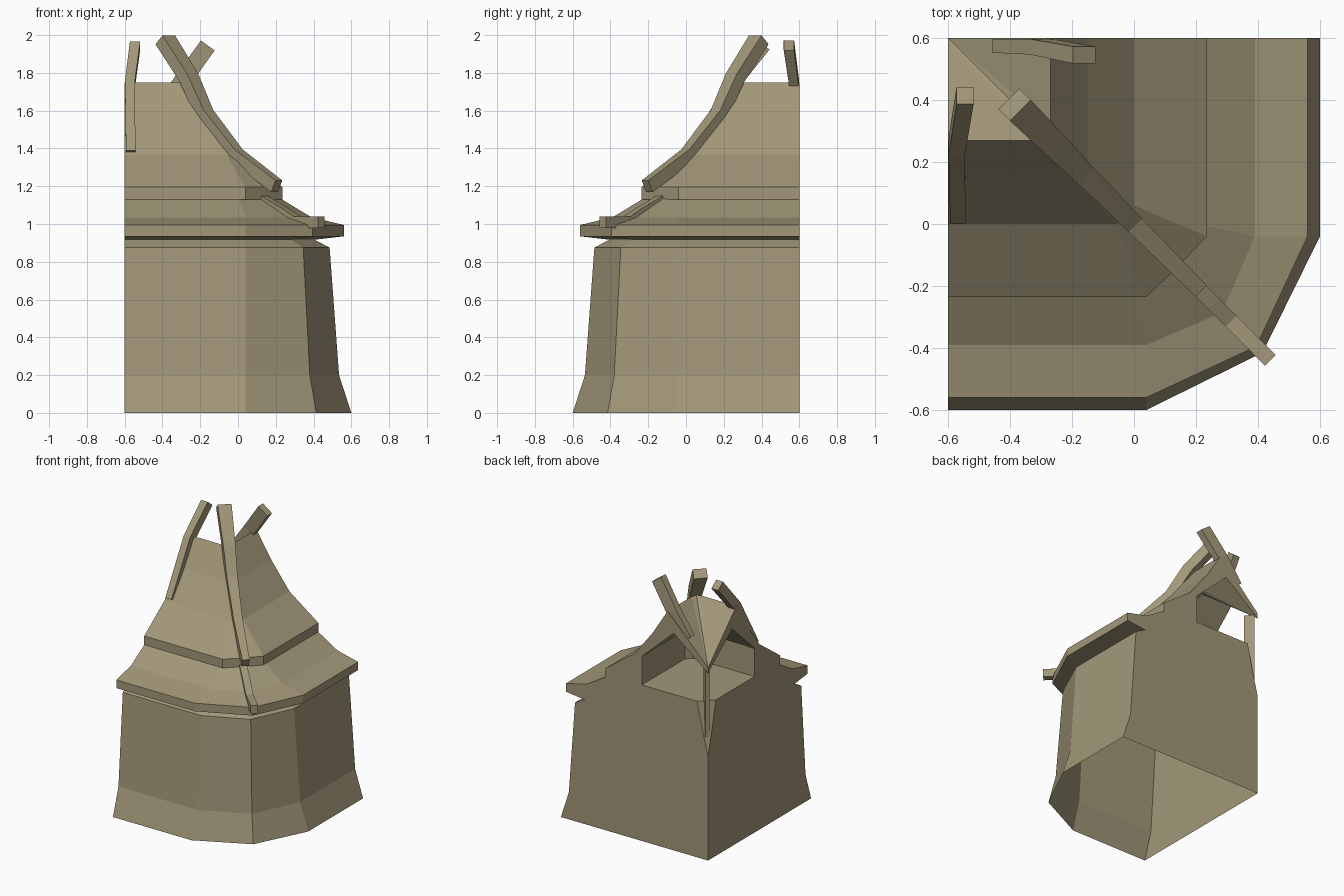
import bpy, bmesh, math
from mathutils import Vector

if "Cube" in bpy.data.objects:
    bpy.data.objects.remove(bpy.data.objects["Cube"])

mat = bpy.data.materials.new("weathered tan")
mat.diffuse_color = (0.36, 0.31, 0.19, 1)
mat.use_nodes = True
mat.node_tree.nodes["Principled BSDF"].inputs["Base Color"].default_value = mat.diffuse_color


def finish(bm, name):
    bmesh.ops.remove_doubles(bm, verts=bm.verts, dist=0.0005)
    bmesh.ops.recalc_face_normals(bm, faces=bm.faces)
    me = bpy.data.meshes.new(name)
    bm.to_mesh(me)
    bm.free()
    me.materials.append(mat)
    ob = bpy.data.objects.new(name, me)
    bpy.context.collection.objects.link(ob)
    return ob


def corner_sweep(name, profile, skip=()):
    """Sweep a section (z, reach, chamfer start, hip) round the corner.
    Profile edges listed in skip are left open."""
    bm = bmesh.new()
    cols = []
    for z, d, c, h in profile:
        pts = [(-.6, -d), (c, -d), (h, -h), (d, -c), (d, .6)]
        cols.append([bm.verts.new((x, y, z)) for x, y in pts])
    n = len(cols)
    for i in range(n):
        if i in skip:
            continue
        a, b = cols[i], cols[(i + 1) % n]
        for k in range(4):
            bm.faces.new((a[k], a[k + 1], b[k + 1], b[k]))
    # flat cut ends
    bm.faces.new([c[0] for c in cols])
    bm.faces.new([c[4] for c in reversed(cols)])
    return finish(bm, name)


def beam(name, path, side, w0, w1, thick):
    """Square timber along a path, tapering in width from w0 to w1."""
    bm = bmesh.new()
    side = Vector(side).normalized()
    pts = [Vector(p) for p in path]
    rings = []
    for i, p in enumerate(pts):
        t = (pts[min(i + 1, len(pts) - 1)] - pts[max(i - 1, 0)]).normalized()
        up = t.cross(side).normalized()
        w = w0 + (w1 - w0) * i / (len(pts) - 1)
        rings.append([bm.verts.new(p + side * w * a / 2 + up * thick * b / 2)
                      for a, b in ((-1, -1), (1, -1), (1, 1), (-1, 1))])
    for a, b in zip(rings, rings[1:]):
        for k in range(4):
            bm.faces.new((a[k], a[(k + 1) % 4], b[(k + 1) % 4], b[k]))
    bm.faces.new(rings[0])
    bm.faces.new(rings[-1][::-1])
    return finish(bm, name)


# Tower wall with flared foot, hollow and open below, notched inner corner
corner_sweep("tower_wall", [
    (0, -.6, -.6, -.6), (0, .6, .04, .415), (.2, .535, .04, .38),
    (.875, .485, .04, .345), (.925, .39, .03, .27),
    (.925, -.56, -.6, -.58), (.77, -.6, -.6, -.6)], skip=(0, 4))

# Lower skirt roof, open underneath
corner_sweep("lower_roof", [
    (.925, -.56, -.6, -.58), (.915, .39, .03, .27), (.935, .56, .04, .395),
    (.995, .56, .04, .395), (1.035, .39, .04, .285), (1.15, .2, .0, .12),
    (1.15, -.51, -.6, -.555)], skip=(0,))

# Upper roof with sunken bowl top and open cavity below
corner_sweep("upper_roof", [
    (1.13, -.06, -.1, -.08), (1.13, .235, .04, .14), (1.195, .235, .04, .14),
    (1.365, .0, -.06, -.01), (1.56, -.15, -.2, -.16), (1.75, -.27, -.32, -.28),
    (1.42, -.6, -.6, -.6), (1.38, -.6, -.6, -.6), (1.6, -.32, -.36, -.33),
    (1.36, -.06, -.1, -.08)])

# Timbers on the hip
hip = (1, 1, 0)
beam("upper_hip_rafter", [(t, -t, z) for t, z in (
    (-.385, 1.975), (-.26, 1.775), (-.175, 1.58), (-.01, 1.365), (.205, 1.2))],
    hip, .095, .05, .07)
beam("lower_hip_rafter", [(t, -t, z) for t, z in (
    (.1, 1.14), (.25, 1.05), (.31, 1.01), (.44, 1.01))], hip, .05, .05, .06)

# Crossing rafters beside the cut faces
beam("front_rafter", [(-.568, .03, 1.37), (-.572, .25, 1.74), (-.545, .415, 1.945)],
     (1, 0, 0), .05, .055, .07)
beam("crossing_rafter", [(-.42, .575, 1.58), (-.3, .572, 1.75), (-.16, .545, 1.945)],
     (0, 1, 0), .045, .055, .09)

# Centre post hanging in the notch
beam("centre_post", [(-.56, .56, .9), (-.56, .56, 1.4)], (1, -1, 0), .07, .07, .03)
